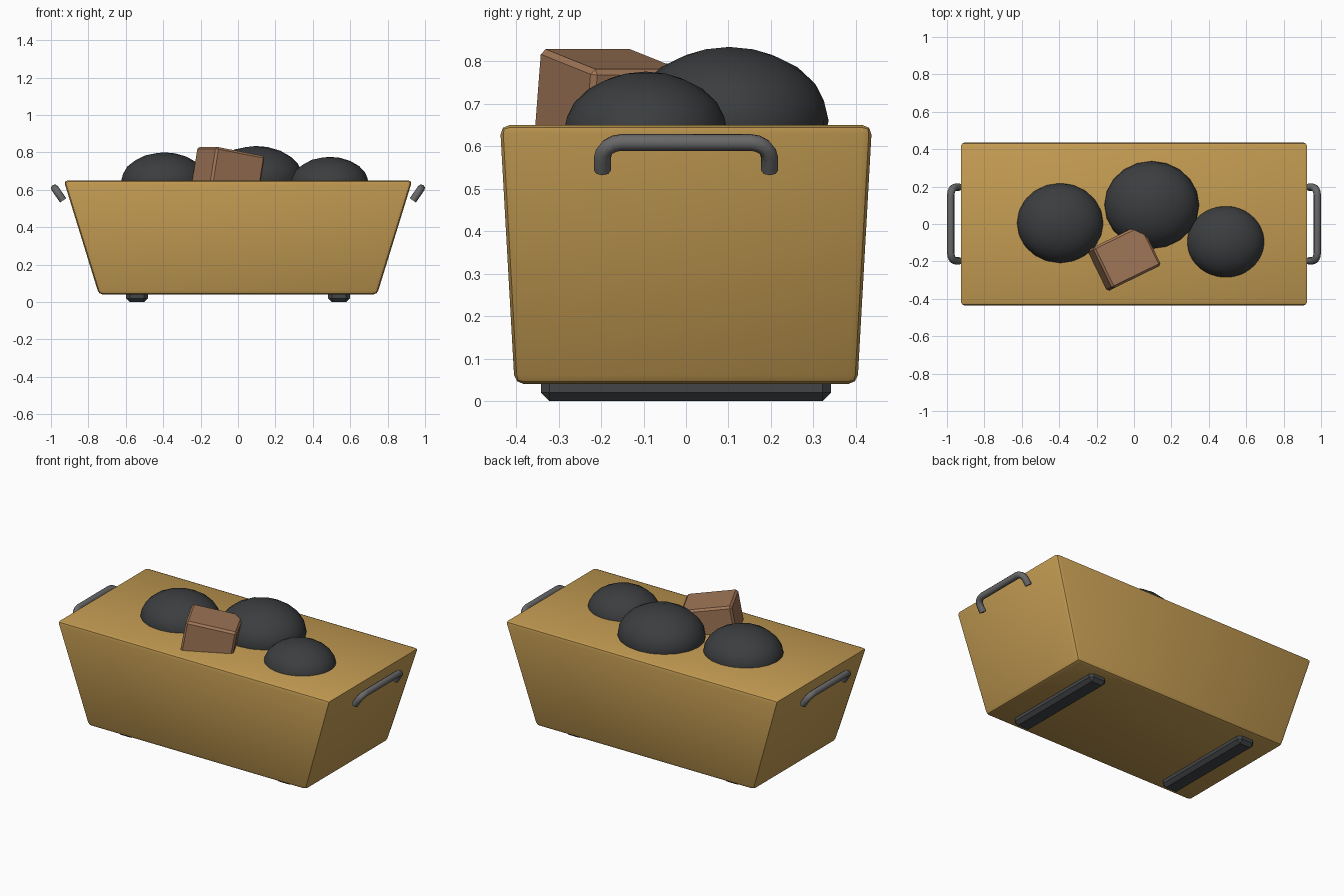
import bpy, bmesh
from math import sin, cos, pi, radians

if "Cube" in bpy.data.objects:
    bpy.data.objects.remove(bpy.data.objects["Cube"])


def material(name, rgb):
    m = bpy.data.materials.new(name)
    m.diffuse_color = (*rgb, 1)
    m.use_nodes = True
    m.node_tree.nodes["Principled BSDF"].inputs["Base Color"].default_value = m.diffuse_color
    return m


TAN = material("tan_paint", (0.55, 0.33, 0.085))
COAL = material("charcoal", (0.045, 0.047, 0.05))
BROWN = material("brown", (0.35, 0.18, 0.095))
STEEL = material("steel", (0.14, 0.14, 0.14))
DARK = material("dark_metal", (0.055, 0.06, 0.063))


def finish(ob, name, mat, angle=30):
    ob.name = name
    ob.data.materials.append(mat)
    bpy.ops.object.select_all(action='DESELECT')
    ob.select_set(True)
    bpy.context.view_layer.objects.active = ob
    bpy.ops.object.shade_smooth_by_angle(angle=radians(angle))
    return ob


def box(name, loc, size, mat, bevel, segments=1, rot=(0, 0, 0), taper=None):
    """Bevelled box; taper = (x, y) scale of the bottom face."""
    bm = bmesh.new()
    bmesh.ops.create_cube(bm, size=1)
    for v in bm.verts:
        low = v.co.z < 0
        for i in range(3):
            v.co[i] *= size[i]
        if taper and low:
            v.co.x *= taper[0]
            v.co.y *= taper[1]
    bmesh.ops.bevel(bm, geom=bm.edges[:], offset=bevel, segments=segments,
                    profile=0.5, affect='EDGES')
    me = bpy.data.meshes.new(name)
    bm.to_mesh(me)
    bm.free()
    ob = bpy.data.objects.new(name, me)
    ob.location, ob.rotation_euler = loc, rot
    bpy.context.collection.objects.link(ob)
    return finish(ob, name, mat)


# Tapered solid bin
box("bin_body", (0, 0, 0.345), (1.864, 0.876, 0.61), TAN, 0.022, 2,
    taper=(0.798, 0.922))

# Runners underneath
for s, side in ((-1, "left"), (1, "right")):
    box(side + "_runner", (s * 0.54, 0, 0.04), (0.115, 0.684, 0.08), DARK, 0.02)

# Tilted block in the heap
box("loose_block", (-0.056, -0.182, 0.682), (0.295, 0.245, 0.25), BROWN, 0.012,
    rot=(0, radians(10), radians(26)))

# Rounded lumps
LUMPS = [((-0.395, 0.005, 0.64), 0.232, 0.16),
         ((0.095, 0.102, 0.66), 0.253, 0.174),
         ((0.49, -0.095, 0.63), 0.21, 0.146)]
for i, (loc, r, rz) in enumerate(LUMPS):
    bpy.ops.mesh.primitive_ico_sphere_add(subdivisions=3, radius=1, location=loc)
    ob = bpy.context.object
    ob.scale = (r, r * 0.925, rz)
    finish(ob, f"lump_{i + 1}", COAL, 60)

# Bent tube handles, leaning outwards at each end
W, H, R = 0.197, 0.08, 0.045
half = [(W, 0)] + [(W - R + R * cos(a), H - R + R * sin(a))
                   for a in (k * pi / 8 for k in range(5))]
path = half + [(-y, h) for y, h in reversed(half)]
for s, side in ((-1, "left"), (1, "right")):
    cu = bpy.data.curves.new(side + "_handle", 'CURVE')
    cu.dimensions = '3D'
    cu.bevel_depth, cu.bevel_resolution, cu.use_fill_caps = 0.02, 2, True
    sp = cu.splines.new('POLY')
    sp.points.add(len(path) - 1)
    for p, (y, h) in zip(sp.points, path):
        p.co = (s * (0.935 + 0.045 * h / H), y, 0.543 + 0.066 * h / H, 1)
    ob = bpy.data.objects.new(side + "_handle", cu)
    bpy.context.collection.objects.link(ob)
    bpy.ops.object.select_all(action='DESELECT')
    ob.select_set(True)
    bpy.context.view_layer.objects.active = ob
    bpy.ops.object.convert(target='MESH')
    finish(bpy.context.object, side + "_handle", STEEL, 50)
